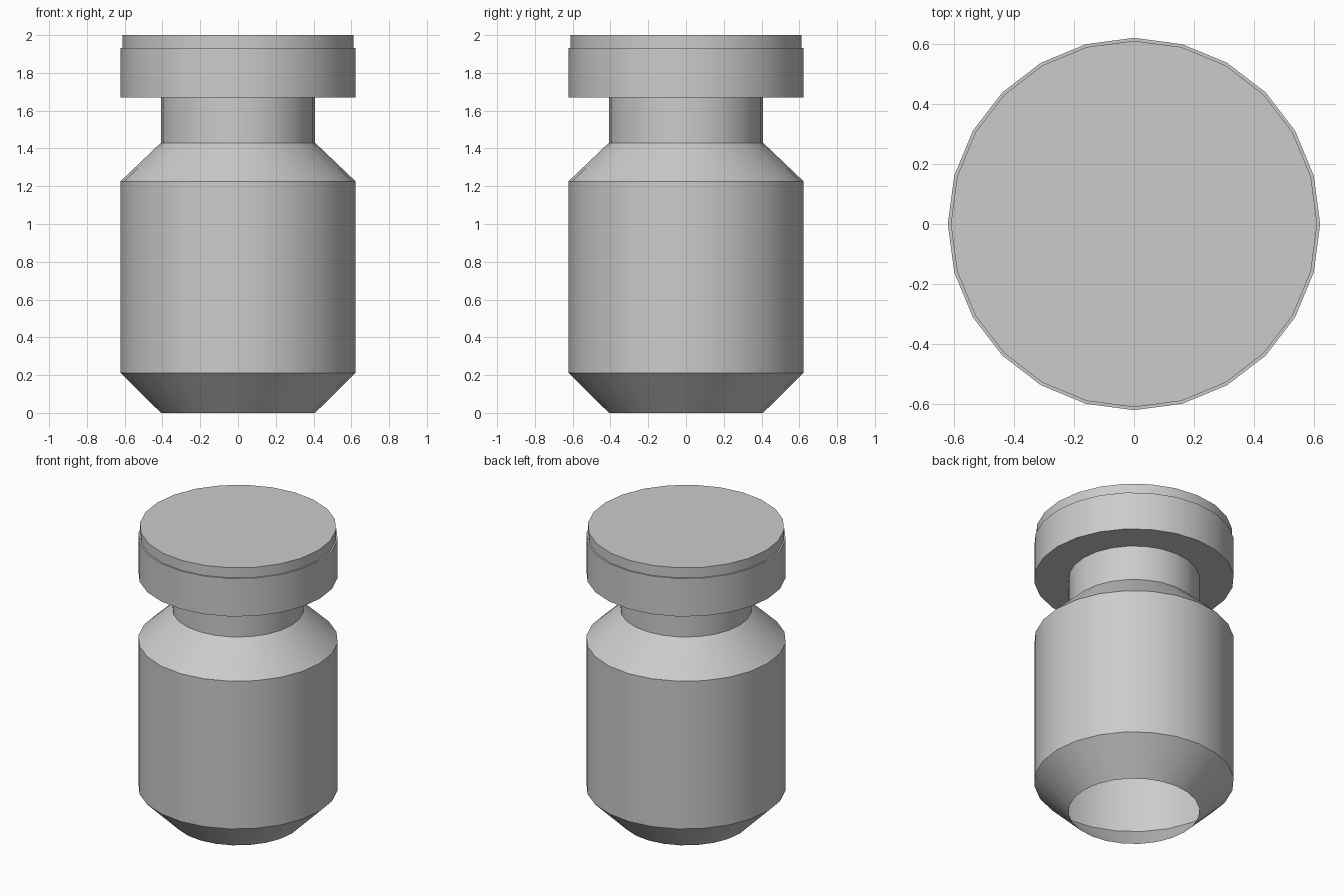
import bpy, bmesh, math

if "Cube" in bpy.data.objects:
    bpy.data.objects.remove(bpy.data.objects["Cube"], do_unlink=True)

SIDES = 24

grey = bpy.data.materials.new("plain_grey")
grey.use_nodes = True
grey.diffuse_color = (0.6, 0.6, 0.6, 1)
grey.node_tree.nodes["Principled BSDF"].inputs["Base Color"].default_value = (0.6, 0.6, 0.6, 1)


def lathe(name, profile, cap_top=False):
    """Turn a (radius, height) profile, listed from the bottom up, around z."""
    bm = bmesh.new()
    rings = []
    for r, z in profile:
        rings.append([bm.verts.new((r * math.cos(math.tau * i / SIDES),
                                    r * math.sin(math.tau * i / SIDES), z))
                      for i in range(SIDES)])
    for low, high in zip(rings, rings[1:]):
        for i in range(SIDES):
            j = (i + 1) % SIDES
            bm.faces.new((low[i], low[j], high[j], high[i]))
    if cap_top:
        bm.faces.new(rings[-1])
    mesh = bpy.data.meshes.new(name)
    bm.to_mesh(mesh)
    bm.free()
    mesh.materials.append(grey)
    obj = bpy.data.objects.new(name, mesh)
    bpy.context.collection.objects.link(obj)
    bpy.ops.object.select_all(action="DESELECT")
    obj.select_set(True)
    bpy.context.view_layer.objects.active = obj
    bpy.ops.object.shade_smooth_by_angle(angle=math.radians(30))
    return obj


# Thin-walled body, open underneath, with tapered foot, shoulder and neck
lathe("jar_body", [(0.408, 0), (0.622, 0.212), (0.622, 1.226),
                   (0.408, 1.43), (0.408, 1.67)])

# Wide collar lid with a slightly narrower closed rim on top
lathe("lid", [(0.408, 1.67), (0.622, 1.67), (0.622, 1.931),
              (0.612, 1.931), (0.612, 2.0)], cap_top=True)
